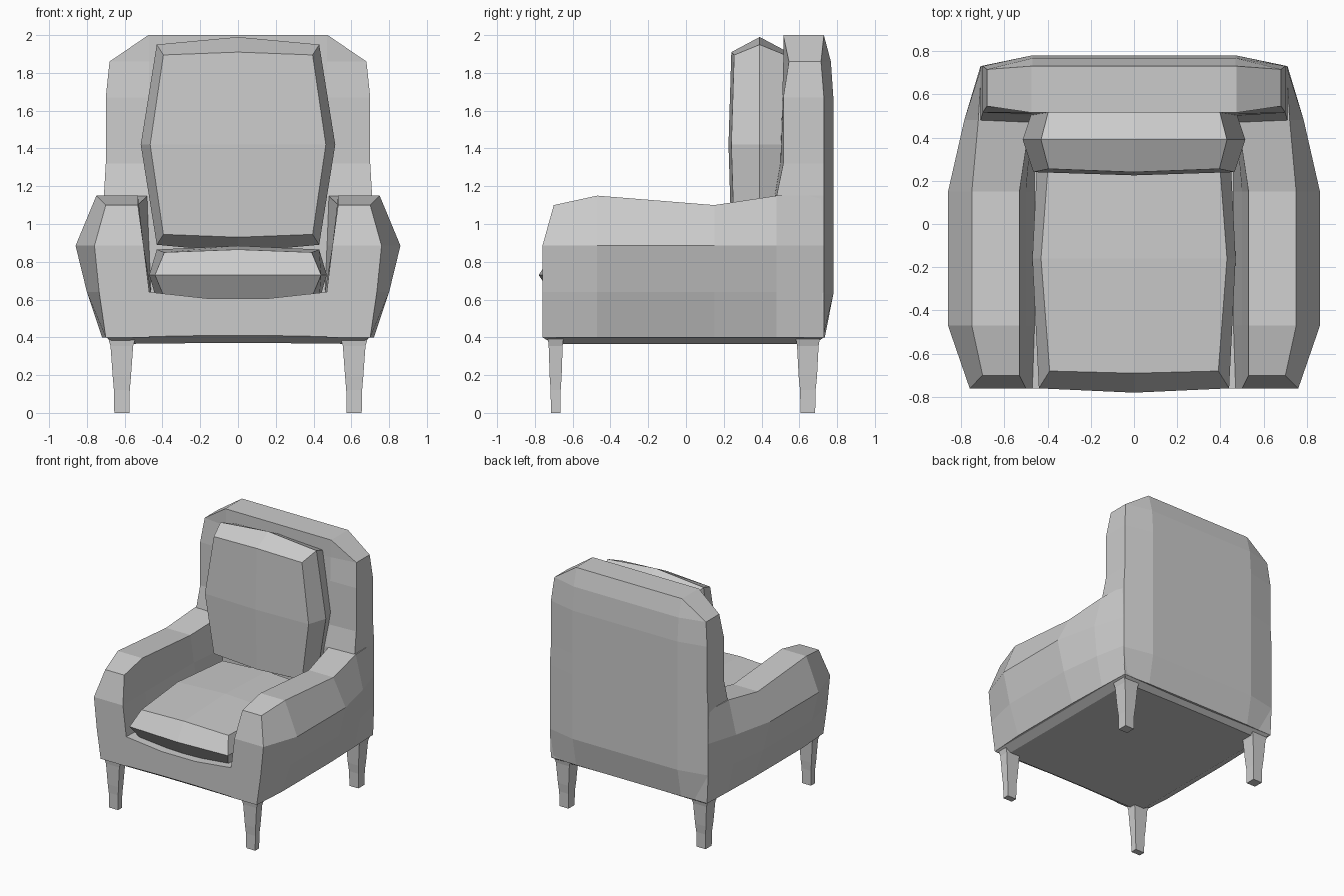
import bpy, bmesh
from mathutils import Matrix, Vector
from math import radians

cube = bpy.data.objects.get("Cube")
if cube:
    bpy.data.objects.remove(cube)

grey = bpy.data.materials.new("light grey")
grey.use_nodes = True
colour = (0.6, 0.6, 0.6, 1)
grey.diffuse_color = colour
grey.node_tree.nodes["Principled BSDF"].inputs["Base Color"].default_value = colour


def finish(name, bm):
    bmesh.ops.remove_doubles(bm, verts=bm.verts, dist=0.0005)
    bmesh.ops.recalc_face_normals(bm, faces=bm.faces)
    mesh = bpy.data.meshes.new(name)
    bm.to_mesh(mesh)
    bm.free()
    mesh.materials.append(grey)
    obj = bpy.data.objects.new(name, mesh)
    bpy.context.collection.objects.link(obj)
    return obj


def loft(name, rings, mirror=False):
    """Skin a list of rings; the end caps are strips of quads."""
    bm = bmesh.new()
    loops = [[bm.verts.new((-p[0] if mirror else p[0], p[1], p[2])) for p in r] for r in rings]
    n = len(loops[0])
    for a, b in zip(loops, loops[1:]):
        for k in range(n):
            j = (k + 1) % n
            bm.faces.new((a[k], a[j], b[j], b[k]))
    for cap in (loops[0], loops[-1]):
        for k in range(n // 2 - 1):
            bm.faces.new((cap[k], cap[k + 1], cap[n - 2 - k], cap[n - 1 - k]))
    return finish(name, bm)


def cushion(name, centre, rim, face, heights, upright=False):
    """Pillow: a rim loop between two domed three by three faces.
    rim and face give corner x, corner y, bulged x, bulged y."""
    bm = bmesh.new()

    def spot(i, j, size, h):
        x = i * (size[0] if j else size[2])
        y = j * (size[1] if i else size[3])
        return bm.verts.new((x, y, h))

    around = [(-1, -1), (0, -1), (1, -1), (1, 0), (1, 1), (0, 1), (-1, 1), (-1, 0)]
    edge = [spot(i, j, rim, 0) for i, j in around]
    for side in (1, -1):
        grid = {(i, j): spot(i, j, face, side * heights[2 - abs(i) - abs(j)])
                for i in (-1, 0, 1) for j in (-1, 0, 1)}
        for i in (-1, 0):
            for j in (-1, 0):
                bm.faces.new((grid[i, j], grid[i + 1, j], grid[i + 1, j + 1], grid[i, j + 1]))
        for k in range(8):
            m = (k + 1) % 8
            bm.faces.new((edge[k], edge[m], grid[around[m]], grid[around[k]]))
    turn = Matrix.Rotation(radians(90), 4, 'X') if upright else Matrix()
    bmesh.ops.transform(bm, matrix=Matrix.Translation(Vector(centre)) @ turn, verts=bm.verts)
    return finish(name, bm)


# Seat base with a bevelled underside
def base_ring(x, front, back, z, z_mid):
    return [(-x, front, z), (-.15, front, z_mid), (.15, front, z_mid), (x, front, z),
            (x, back, z), (.15, back, z_mid), (-.15, back, z_mid), (-x, back, z)]


loft("seat_base", [base_ring(.64, -.70, .68, .365, .37),
                   base_ring(.70, -.76, .73, .40, .41),
                   base_ring(.47, -.76, .70, .64, .605)])


# Arms: y, top y, outer x going up, inner x going down, top height
arm_sections = [
    (-.76, -.70, (.70, .735, .76, .70), (.53, .50, .47, .47), 1.10),
    (-.47, -.47, (.72, .80, .86, .75), (.53, .50, .46, .46), 1.15),
    (.15, .15, (.72, .80, .86, .75), (.53, .50, .46, .46), 1.10),
    (.48, .48, (.71, .76, .785, .72), (.48, .47, .46, .46), 1.15),
    (.73, .73, (.70, .71, .71, .705), (.48, .47, .46, .46), 1.15)]
arm_rings = []
for y, y_top, outer, inner, top in arm_sections:
    levels = [(.40, y), (.64, y), (.885, y), (top, y_top)]
    arm_rings.append([(x, yy, z) for x, (z, yy) in zip(outer, levels)] +
                     [(x, yy, z) for x, (z, yy) in zip(inner, reversed(levels))])
loft("left_arm", arm_rings)
loft("right_arm", arm_rings, mirror=True)


# Back rest: height, corner x, corner front y, middle front y, corner back y, middle back y
def back_ring(z, x, cf, mf, cb, mb):
    w = min(x, .47)
    return [(-x, cf, z), (-w, mf, z), (w, mf, z), (x, cf, z),
            (x, cb, z), (w, mb, z), (-w, mb, z), (-x, cb, z)]


loft("back_rest", [back_ring(*row) for row in (
    (.40, .70, .50, .50, .725, .735),
    (.63, .71, .48, .47, .73, .78),
    (1.15, .71, .48, .47, .73, .78),
    (1.32, .70, .515, .50, .73, .78),
    (1.67, .70, .515, .51, .73, .78),
    (1.86, .68, .545, .515, .715, .767),
    (2.0, .475, .515, .515, .73, .73))])

# Cushions
cushion("seat_cushion", (0, -.16, .73), (.44, .60, .47, .62), (.39, .52, .43, .53),
        (.12, .135, .155))
cushion("back_cushion", (0, .39, 1.42), (.43, .53, .515, .57), (.395, .475, .465, .49),
        (.135, .15, .165), upright=True)


# Tapered legs: height, half width, half depth as a share of the top
def leg(name, side, y, depth):
    rows = ((0, .04, .68), (.12, .042, .72), (.19, .048, .85), (.355, .06, 1), (.42, .08, 1.2))
    x = side * .615
    loft(name, [[(x - w, y - depth * d, z), (x + w, y - depth * d, z),
                 (x + w, y + depth * d, z), (x - w, y + depth * d, z)] for z, w, d in rows])


for side, word in ((1, "left"), (-1, "right")):
    leg("front_" + word + "_leg", side, -.69, .037)
    leg("back_" + word + "_leg", side, .645, .057)
